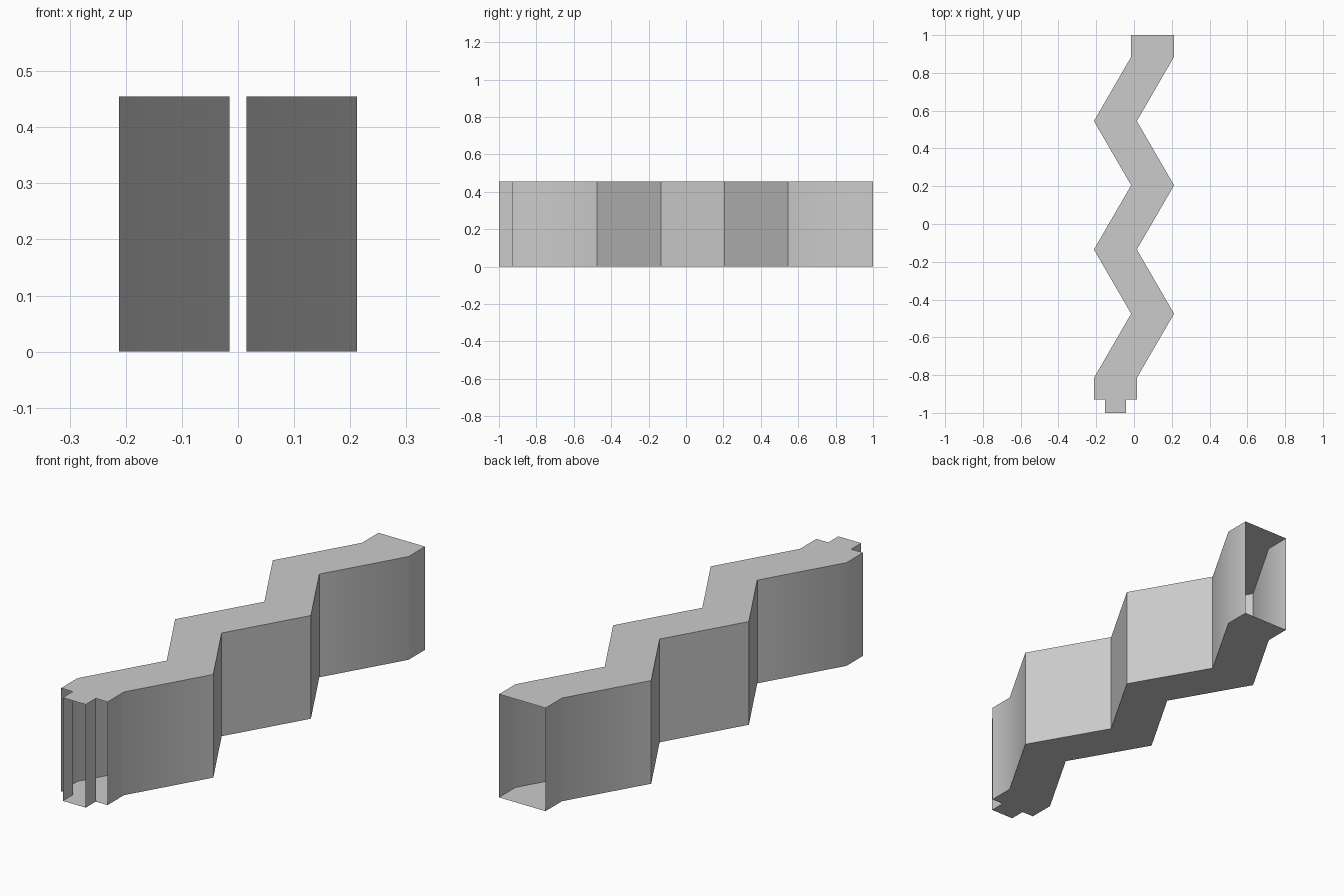
import bpy
import bmesh
import math

cube = bpy.data.objects.get("Cube")
if cube:
    bpy.data.objects.remove(cube, do_unlink=True)

HEIGHT = 0.455
WIDTH = 0.227           # duct width across x
OUT, IN = -0.212, -0.015  # outer and inner x of the zigzag's -x wall
START, STEP = -0.815, 0.34

grey = bpy.data.materials.new("light grey")
grey.use_nodes = True
colour = (0.6, 0.6, 0.6, 1)
grey.diffuse_color = colour
grey.node_tree.nodes["Principled BSDF"].inputs["Base Color"].default_value = colour

# Zigzag wall path from the front shoulder to the open back end
path = [(OUT, -0.93)]
path += [(IN if i % 2 else OUT, START + STEP * i) for i in range(6)]
path += [(IN, 1)]

# Narrow tongue at the front, centred on the mouth
middle = OUT + WIDTH / 2
tongue = [(middle + s * 0.056, y) for s, y in ((1, -0.93), (1, -1), (-1, -1), (-1, -0.93))]

# Counter-clockwise plan outline
outline = [(x + WIDTH, y) for x, y in path] + path[::-1] + tongue[::-1]

# Roof, floor and side walls; edges running across x stay open
bm = bmesh.new()
low = [bm.verts.new((x, y, 0)) for x, y in outline]
high = [bm.verts.new((x, y, HEIGHT)) for x, y in outline]
bm.faces.new(high)
bm.faces.new(low[::-1])
for i in range(len(outline)):
    j = (i + 1) % len(outline)
    if abs(outline[i][1] - outline[j][1]) > 0.001:
        bm.faces.new((low[i], low[j], high[j], high[i]))

mesh = bpy.data.meshes.new("zigzag_duct")
bm.to_mesh(mesh)
bm.free()
mesh.materials.append(grey)
duct = bpy.data.objects.new("zigzag_duct", mesh)
bpy.context.collection.objects.link(duct)

# Soften the gentle end bends and keep the zigzag corners sharp
bpy.ops.object.select_all(action="DESELECT")
duct.select_set(True)
bpy.context.view_layer.objects.active = duct
bpy.ops.object.shade_smooth_by_angle(angle=math.radians(35))
